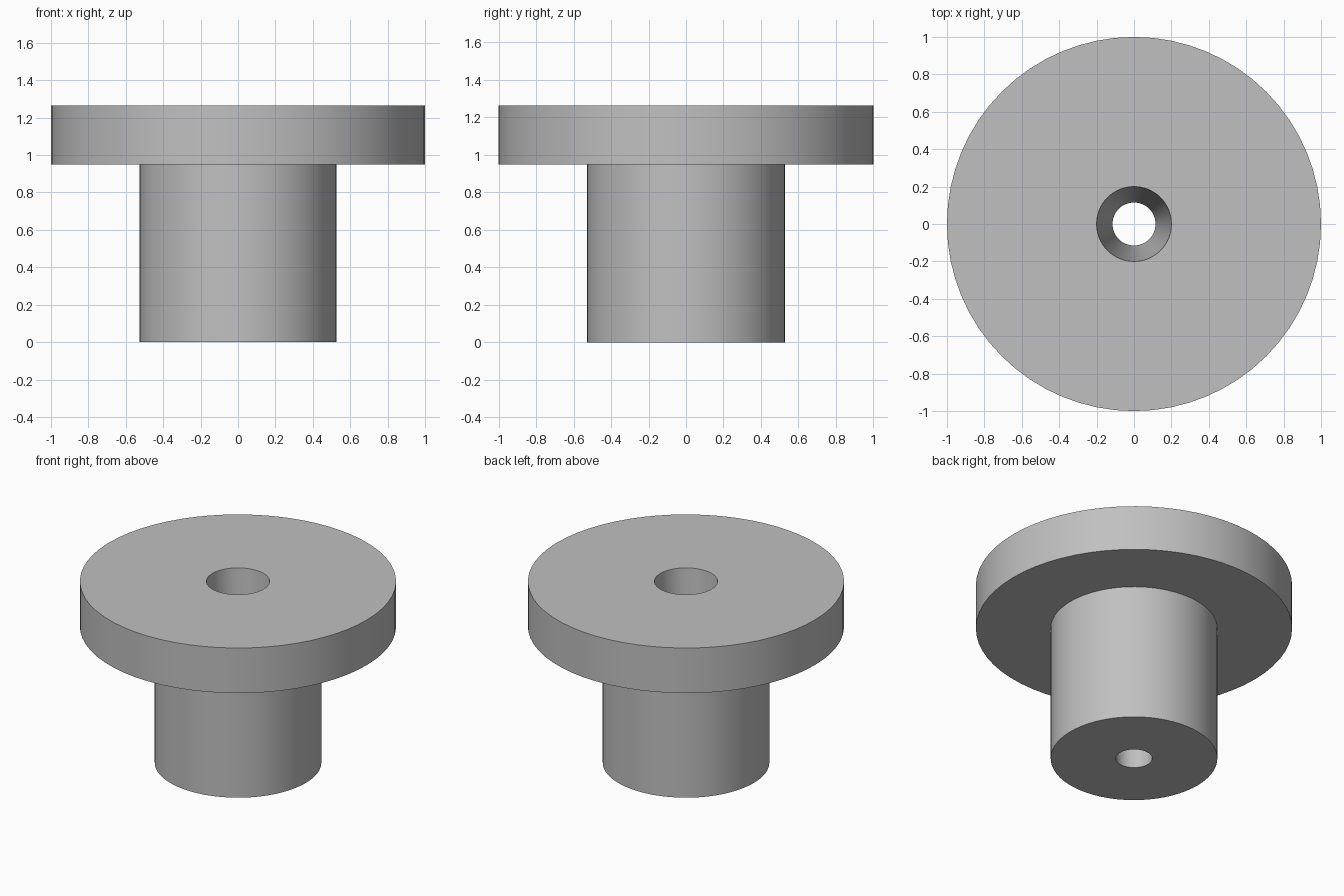
import bpy
import math

cube = bpy.data.objects.get("Cube")
if cube:
    bpy.data.objects.remove(cube, do_unlink=True)

SEGMENTS = 64

# Plain grey for the whole part
grey = bpy.data.materials.new("plain grey")
grey.use_nodes = True
colour = (0.53, 0.53, 0.53, 1)
grey.diffuse_color = colour
grey.node_tree.nodes["Principled BSDF"].inputs["Base Color"].default_value = colour

# Closed (radius, height) section: hub, flange and tapered bore
section = [(0.115, 0), (0.527, 0), (0.527, 0.95), (1, 0.95), (1, 1.265), (0.2, 1.265)]


def lathe(name, profile):
    """Revolve a closed section about the z axis."""
    count = len(profile)
    verts, faces = [], []
    for s in range(SEGMENTS):
        a = math.tau * s / SEGMENTS
        verts += [(r * math.cos(a), r * math.sin(a), z) for r, z in profile]
        here, there = s * count, (s + 1) % SEGMENTS * count
        for i in range(count):
            j = (i + 1) % count
            faces.append((here + i, there + i, there + j, here + j))
    mesh = bpy.data.meshes.new(name)
    mesh.from_pydata(verts, [], faces)
    mesh.materials.append(grey)
    obj = bpy.data.objects.new(name, mesh)
    bpy.context.collection.objects.link(obj)
    return obj


bushing = lathe("flanged_bushing", section)
bpy.ops.object.select_all(action="DESELECT")
bushing.select_set(True)
bpy.context.view_layer.objects.active = bushing
bpy.ops.object.shade_smooth_by_angle(angle=math.radians(30))
